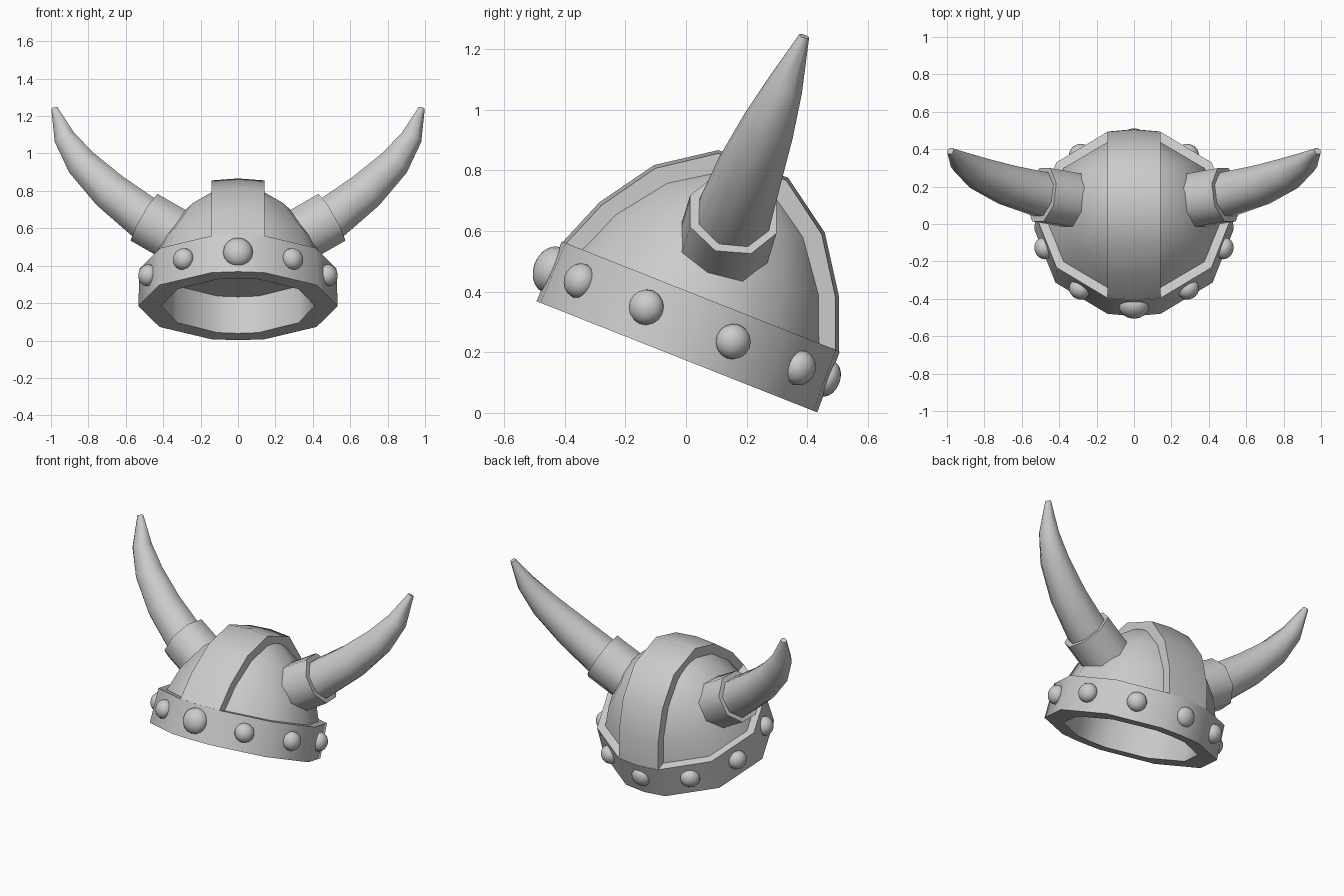
import bpy, math
from mathutils import Matrix, Vector

if "Cube" in bpy.data.objects:
    bpy.data.objects.remove(bpy.data.objects["Cube"])

# Helmet frame: local z is the helmet axis, tipped back
TILT = Matrix.Translation((0, -0.03, 0.185)) @ Matrix.Rotation(math.radians(-21.6), 4, 'X')


def make(name, verts, faces, matrix=Matrix.Identity(4), angle=35):
    me = bpy.data.meshes.new(name)
    me.from_pydata([tuple(v) for v in verts], [], faces)
    ob = bpy.data.objects.new(name, me)
    bpy.context.collection.objects.link(ob)
    ob.matrix_world = matrix
    bpy.ops.object.select_all(action='DESELECT')
    ob.select_set(True)
    bpy.context.view_layer.objects.active = ob
    bpy.ops.object.mode_set(mode='EDIT')
    bpy.ops.mesh.select_all(action='SELECT')
    bpy.ops.mesh.normals_make_consistent(inside=False)
    bpy.ops.object.mode_set(mode='OBJECT')
    bpy.ops.object.shade_smooth_by_angle(angle=math.radians(angle))
    return ob


def loft(name, rings, **kw):
    """Skin equal-sized closed rings and cap both ends."""
    n = len(rings[0])
    verts = [v for r in rings for v in r]
    faces = [(k * n + i, k * n + (i + 1) % n, (k + 1) * n + (i + 1) % n, (k + 1) * n + i)
             for k in range(len(rings) - 1) for i in range(n)]
    faces += [tuple(range(n)), tuple(range(len(verts) - n, len(verts)))]
    return make(name, verts, faces, **kw)


# Band: twelve-sided ring with a flat ceiling inside
quarter = [(0, -0.498), (0.142, -0.484), (0.42, -0.305), (0.533, 0)]
half = quarter + [(x, -y) for x, y in quarter[2::-1]]
outline = half + [(-x, y) for x, y in half[5:0:-1]]
H = 0.214


def ring(sx, sy, z):
    return [(x * sx, y * sy, z) for x, y in outline]


loft("band", [ring(0.85, 0.85, H), ring(0.987, 0.99, H), ring(1, 1, 0),
              ring(0.77, 0.8, 0), ring(0.77, 0.8, H - 0.004)], matrix=TILT, angle=60)

# Dome: same twelve sides, following an ellipsoid
A, B, C = 0.505 / 0.533, 0.465 / 0.498, 0.66
dome_rings = []
for h in (0.211, 0.36, 0.52, 0.625):
    s = math.sqrt(1 - (h / C) ** 2)
    dome_rings.append(ring(A * s, B * s, h))
dome_rings.append(ring(0.1, 0.1, 0.655))
loft("dome", dome_rings, matrix=TILT, angle=60)

# Raised strip running over the dome from front to back
profile = [(0.491, 0.21), (0.425, 0.38), (0.303, 0.56), (0.124, 0.684)]
profile = [(-r, h) for r, h in profile] + profile[::-1]
W = 0.142
strip_rings = []
for r, h in profile:
    low = h < 0.22
    e, k = 0.975, 0.86
    he, hi = (h, h) if low else (h * 0.985, h * k)
    strip_rings.append([(-W, r * e, he), (0, r, h), (W, r * e, he), (W, r * k, hi), (-W, r * k, hi)])
loft("centre_strip", strip_rings, matrix=TILT, angle=50)


# Studs: flattened balls around the band
def stud(name, x, y, normal, radius, depth):
    bpy.ops.mesh.primitive_uv_sphere_add(segments=16, ring_count=10, radius=1)
    ob = bpy.context.object
    ob.name = name
    turn = Vector(normal).to_track_quat('Z', 'Y').to_matrix().to_4x4()
    ob.matrix_world = TILT @ Matrix.Translation((x, y, 0.115)) @ turn @ Matrix.Diagonal((radius, radius, depth, 1))
    bpy.ops.object.shade_smooth()


stud("front_stud", 0, -0.488, (0, -1, 0), 0.08, 0.062)
stud("back_stud", 0, 0.49, (0, 1, 0), 0.06, 0.04)
for side in (-1, 1):
    for end in (-1, 1):
        stud("corner_stud", side * 0.292, end * 0.39, (side * 0.55, end * 0.83, 0), 0.059, 0.05)
        stud("side_stud", side * 0.482, end * 0.154, (side * 0.94, end * 0.34, 0), 0.059, 0.05)


# Horns and their sleeves: octagonal sections along a path
def tube(name, path, side):
    pts = [Vector(p[:3]) for p in path]
    rings = []
    for i, p in enumerate(pts):
        t = (pts[min(i + 1, len(pts) - 1)] - pts[max(i - 1, 0)]).normalized()
        u = (Vector((0, 1, 0)) - t * t.y).normalized()
        v = t.cross(u)
        section = []
        for k in range(8):
            a = math.tau * (k + 0.5) / 8
            q = p + path[i][3] * (u * math.cos(a) + v * math.sin(a))
            section.append((q.x * side, q.y, q.z))
        rings.append(section)
    loft(name, rings, angle=50)


horn_path = [(0.44, 0.145, 0.62, 0.126), (0.50, 0.16, 0.656, 0.126), (0.68, 0.21, 0.795, 0.112),
             (0.833, 0.272, 0.945, 0.09), (0.925, 0.328, 1.08, 0.062), (0.982, 0.39, 1.242, 0.018)]
sleeve_path = [(0.26, 0.115, 0.52, 0.156), (0.495, 0.156, 0.655, 0.156)]
for side, label in ((1, "right"), (-1, "left")):
    tube(label + "_horn", horn_path, side)
    tube(label + "_sleeve", sleeve_path, side)
